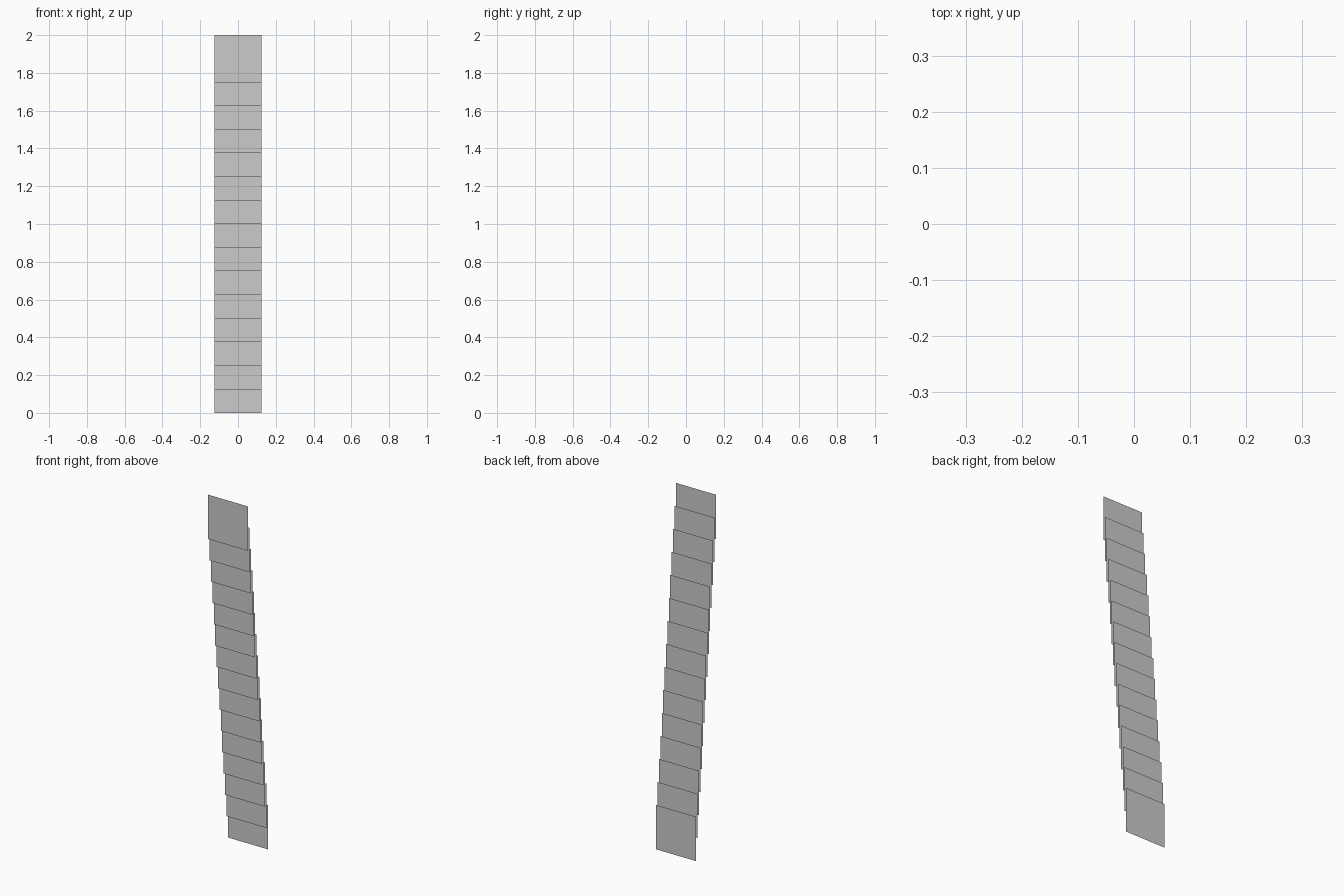
import bpy
from math import radians

if "Cube" in bpy.data.objects:
    bpy.data.objects.remove(bpy.data.objects["Cube"])

SIZE = 0.25      # side of each square sheet
COUNT = 15       # number of overlapping sheets
RISE = 0.125     # height gained per sheet
STEP = 0.0125    # forward shift per sheet


def sheet(i):
    """One upright, paper-thin square facing the front."""
    y = STEP * ((COUNT - 1) / 2 - i)
    z = SIZE / 2 + RISE * i
    bpy.ops.mesh.primitive_plane_add(size=SIZE, location=(0, y, z),
                                     rotation=(radians(90), 0, 0))
    ob = bpy.context.object
    ob.name = f"square_sheet_{i + 1:02d}"
    bpy.ops.object.transform_apply(location=False, rotation=True, scale=True)


# Overlapping sheets, each higher one lying in front of the one below
for i in range(COUNT):
    sheet(i)
